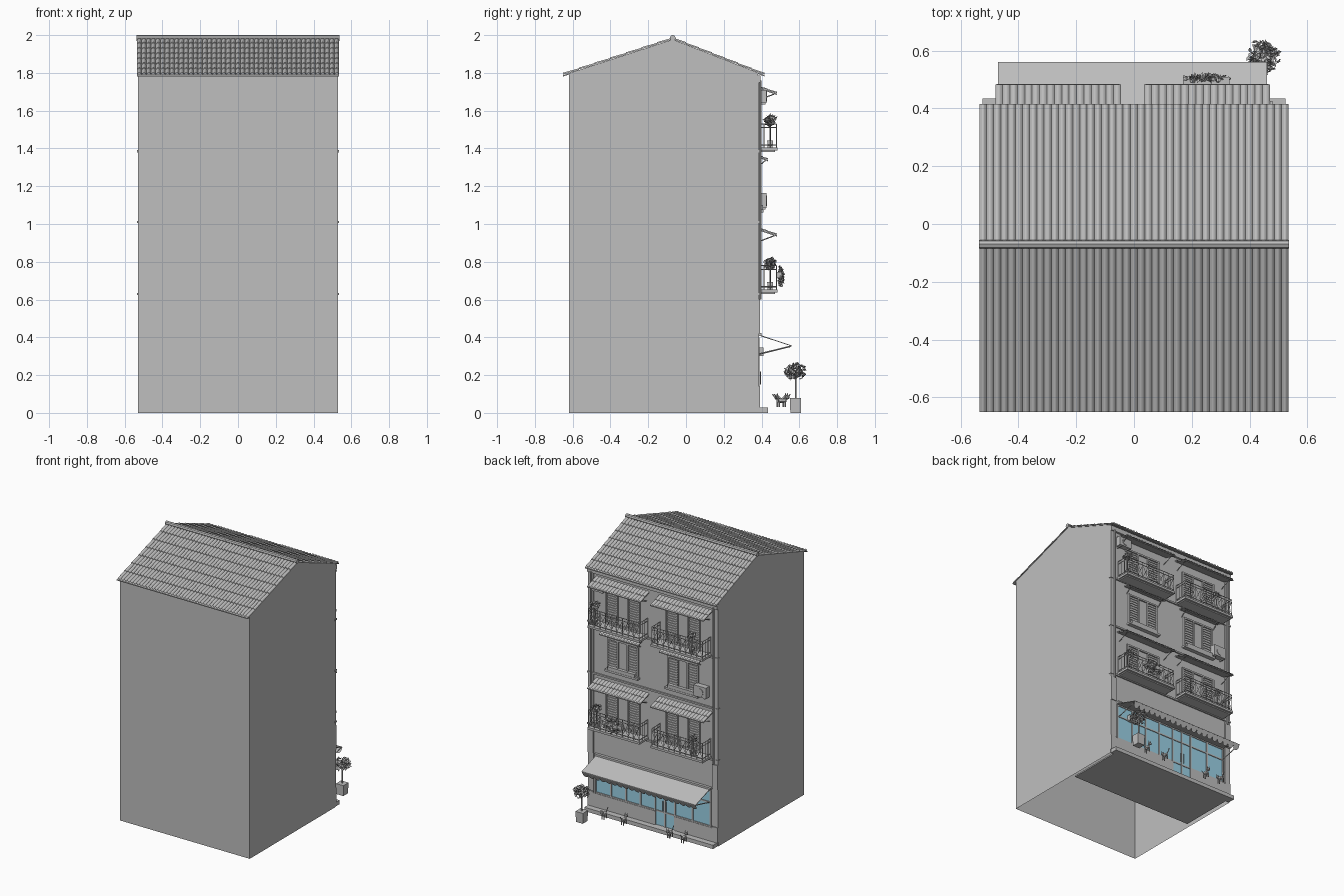
import bpy, bmesh, math, random
from mathutils import Vector, Matrix

if "Cube" in bpy.data.objects:
    bpy.data.objects.remove(bpy.data.objects["Cube"])

random.seed(4)
F = 0.38  # facade plane


def material(name, col):
    m = bpy.data.materials.new(name)
    m.diffuse_color = (*col, 1)
    m.use_nodes = True
    m.node_tree.nodes["Principled BSDF"].inputs["Base Color"].default_value = m.diffuse_color
    return m


GREY = material("plaster_grey", (0.52, 0.52, 0.52))
BLUE = material("glass_blue", (0.33, 0.65, 0.80))


def finish(bm, name, mat=GREY, recalc=True):
    if recalc:
        bmesh.ops.recalc_face_normals(bm, faces=bm.faces)
    me = bpy.data.meshes.new(name)
    bm.to_mesh(me)
    bm.free()
    me.materials.append(mat)
    ob = bpy.data.objects.new(name, me)
    bpy.context.collection.objects.link(ob)
    return ob


def box(bm, x0, x1, y0, y1, z0, z1):
    m = Matrix.Translation(((x0 + x1) / 2, (y0 + y1) / 2, (z0 + z1) / 2))
    bmesh.ops.create_cube(bm, size=1, matrix=m @ Matrix.Diagonal((x1 - x0, y1 - y0, z1 - z0, 1)))


def bar(bm, p, q, r, n=4, r2=None):
    p, q = Vector(p), Vector(q)
    d = q - p
    m = Matrix.Translation((p + q) / 2) @ d.to_track_quat('Z', 'Y').to_matrix().to_4x4()
    bmesh.ops.create_cone(bm, cap_ends=True, segments=n, radius1=r, radius2=r2 or r, depth=d.length, matrix=m)


def ball(bm, c, s):
    bmesh.ops.create_icosphere(bm, subdivisions=1, radius=1,
                               matrix=Matrix.Translation(c) @ Matrix.Diagonal((*s, 1)))


def prism(bm, prof, x0, x1):
    a = [bm.verts.new((x0, y, z)) for y, z in prof]
    b = [bm.verts.new((x1, y, z)) for y, z in prof]
    sides = [bm.faces.new((a[i], a[i - 1], b[i - 1], b[i])) for i in range(len(a))]
    bm.faces.new(a)
    bm.faces.new(b[::-1])
    return sides


def tiles(bm, x0, x1, top, low, n, rows, amp, step):
    """Overlapping rows of rounded tiles above a thin sloping board."""
    prev = None
    for r in range(rows):
        for e in (0, 1):
            t = (r + e) / rows
            y, z = (top[k] + (low[k] - top[k]) * t for k in (0, 1))
            row = [bm.verts.new((x0 + (x1 - x0) * i / (6 * n), y,
                                 z + e * step + amp * abs(math.sin(math.pi * i / 6))))
                   for i in range(6 * n + 1)]
            if prev:
                for i in range(6 * n):
                    bm.faces.new((prev[i], prev[i + 1], row[i + 1], row[i]))
            prev = row
    prism(bm, [top, low, (low[0], low[1] - 0.007), (top[0], top[1] - 0.007)], x0, x1)


def foliage(bm, c, s, n, size=0.011):
    for _ in range(n):
        d = Vector([random.gauss(0, 1) for _ in range(3)]).normalized() * random.uniform(0.45, 1)
        p = Vector(c) + Vector((d.x * s[0], d.y * s[1], d.z * s[2]))
        u = Vector([random.gauss(0, 1) for _ in range(3)]).normalized() * size
        v = u.orthogonal().normalized() * size * 0.6
        bm.faces.new([bm.verts.new(p + k) for k in (u, v, -u, -v)])


# House walls, open underneath, with shop floor and step
bm = bmesh.new()
sides = prism(bm, [(-0.62, 0), (F, 0), (F, 1.795), (-0.07, 1.97), (-0.62, 1.795)], -0.53, 0.53)
bmesh.ops.delete(bm, geom=[sides[1]], context='FACES_ONLY')
finish(bm, "house_walls")
bm = bmesh.new()
box(bm, -0.50, 0.50, -0.03, F, 0.002, 0.012)
box(bm, -0.525, 0.525, F, 0.435, 0, 0.028)
finish(bm, "floor_and_step")

# Main roof and ridge cap
bm = bmesh.new()
tiles(bm, -0.535, 0.535, (-0.07, 1.977), (0.415, 1.788), 43, 7, 0.009, 0.004)
tiles(bm, -0.535, 0.535, (-0.07, 1.977), (-0.65, 1.788), 43, 7, 0.009, 0.004)
finish(bm, "roof_tiles")
bm = bmesh.new()
bar(bm, (-0.537, -0.07, 1.985), (0.537, -0.07, 1.985), 0.015, 8)
for i in range(12):
    x = -0.537 + i * 0.0965
    bar(bm, (x, -0.07, 1.985), (x + 0.012, -0.07, 1.985), 0.0155, 8)
finish(bm, "ridge_cap")

# String courses, corner piers and drain pipes
bm = bmesh.new()
for z in (0.63, 1.01, 1.385):
    box(bm, -0.534, 0.534, F - 0.012, F + 0.01, z - 0.006, z + 0.006)
box(bm, -0.53, 0.53, F, F + 0.015, 1.75, 1.785)
for s in (-1, 1):
    a, b = sorted((s * 0.485, s * 0.53))
    box(bm, a, b, F, F + 0.012, 0.028, 0.14)
    box(bm, a, b, F, F + 0.006, 0.14, 1.75)
    box(bm, a, b, F - 0.01, F + 0.012, 0.42, 0.60)
    bar(bm, (s * 0.5, F + 0.014, 0.6), (s * 0.5, F + 0.014, 1.76), 0.007, 8)
finish(bm, "facade_trim")

# Shop window
bm = bmesh.new()
box(bm, -0.46, 0.46, F, F + 0.004, 0.13, 0.39)
box(bm, -0.18, -0.02, F, F + 0.0045, 0.03, 0.13)
finish(bm, "shop_glass", BLUE)
bm = bmesh.new()
for a, b in ((-0.485, -0.18), (-0.02, 0.485)):
    box(bm, a, b, F, F + 0.012, 0.028, 0.13)
for x in (-0.47, -0.325, -0.18, -0.10, -0.02, 0.10, 0.22, 0.34, 0.47):
    box(bm, x - 0.006, x + 0.006, F, F + 0.010, 0.03, 0.40)
for z in (0.135, 0.31, 0.395):
    box(bm, -0.475, 0.475, F, F + 0.009, z - 0.005, z + 0.005)
for x in (-0.112, -0.088):
    bar(bm, (x, F + 0.014, 0.15), (x, F + 0.014, 0.22), 0.003)
finish(bm, "shop_frame")

# Shop awning with scalloped edge and folding arms
bm = bmesh.new()
prism(bm, [(F, 0.417), (0.56, 0.357), (0.56, 0.353), (F, 0.411)], -0.47, 0.46)
for i in range(20):
    w = 0.93 / 20
    x = -0.47 + w * (i + 0.5)
    pts = [(x - w / 2, 0), (x + w / 2, 0)]
    pts += [(x + w / 2 * math.cos(a), 0.45 + 0.55 * math.sin(a)) for a in [math.pi * k / 6 for k in range(7)]]
    bm.faces.new([bm.verts.new((px, 0.56 - 0.022 * t, 0.355 - 0.042 * t)) for px, t in pts])
finish(bm, "shop_awning")
bm = bmesh.new()
for x in (-0.465, 0.455):
    bar(bm, (x, F, 0.31), (x, 0.555, 0.353), 0.004)
box(bm, -0.48, 0.47, F, 0.40, 0.408, 0.424)
bar(bm, (-0.47, 0.555, 0.353), (0.46, 0.555, 0.353), 0.004)
box(bm, 0.30, 0.38, F, 0.41, 0.30, 0.345)
finish(bm, "awning_arms")


def shutters(x0, x1, z0, z1, name):
    bm = bmesh.new()
    box(bm, x0, x1, F, F + 0.003, z0, z1)
    for x in (x0, (2 * x0 + x1) / 3, (x0 + 2 * x1) / 3, x1):
        box(bm, x - 0.006, x + 0.006, F, F + 0.012, z0, z1)
    for z in (z0, z1):
        box(bm, x0 - 0.006, x1 + 0.006, F, F + 0.013, z - 0.006, z + 0.006)
    n = int((z1 - z0) / 0.017)
    for i in range(1, n):
        z = z0 + (z1 - z0) * i / n
        for a, b in ((x0, (2 * x0 + x1) / 3), ((x0 + 2 * x1) / 3, x1)):
            box(bm, a, b, F, F + 0.008, z - 0.004, z + 0.002)
    finish(bm, name)


def canopy(x0, x1, z, out, drop, n, name):
    bm = bmesh.new()
    tiles(bm, x0, x1, (F, z), (out, z - drop), n, 2, 0.007, 0.003)
    for x in (x0 + 0.02, x1 - 0.02):
        bar(bm, (x, F, z - drop - 0.035), (x, out - 0.015, z - drop - 0.002), 0.003)
    finish(bm, name)


def balcony(x0, x1, z):
    bm = bmesh.new()
    box(bm, x0, x1, F, 0.485, z - 0.012, z + 0.004)
    box(bm, x0 + 0.01, x1 - 0.01, F, 0.47, z - 0.02, z - 0.012)
    finish(bm, "balcony_slab")
    bm = bmesh.new()
    zb, zt, y = z + 0.018, z + 0.13, 0.478
    a, b = x0 + 0.006, x1 - 0.006
    for h in (zb, zt - 0.02, zt):
        bar(bm, (a, y, h), (b, y, h), 0.003)
        for x in (a, b):
            bar(bm, (x, F, h), (x, y, h), 0.003)
    n = 9
    for i in range(n + 1):
        x, d = a + (b - a) * i / n, (b - a) / n
        bar(bm, (x, y, z), (x, y, zt), 0.0025)
        if i < n:
            bar(bm, (x, y, zb), (x + d, y, zt - 0.02), 0.0018)
            bar(bm, (x + d, y, zb), (x, y, zt - 0.02), 0.0018)
    for x in (a, b):
        for i in range(3):
            yy = F + 0.033 * i
            bar(bm, (x, yy, z), (x, yy, zt), 0.0025)
    finish(bm, "balcony_railing")


# Balconies, doors and windows, left and right
for x0, x1, c in ((0.035, 0.47, 0.245), (-0.48, -0.045, -0.245)):
    for z in (0.65, 1.40):
        balcony(x0 + 0.005, x1 - 0.005, z)
        shutters(c - 0.135, c + 0.135, z + 0.01, z + 0.25, "balcony_door")
        canopy(x0, x1, z + 0.325, 0.482, 0.035, 17, "balcony_canopy")
    shutters(c - 0.12, c + 0.12, 1.08, 1.30, "window")
    canopy(c - 0.16, c + 0.16, 1.36, 0.435, 0.022, 13, "window_canopy")
    bm = bmesh.new()
    box(bm, c - 0.135, c + 0.135, F, 0.41, 1.062, 1.076)
    box(bm, c - 0.11, c + 0.11, 0.385, 0.408, 1.076, 1.10)
    finish(bm, "window_sill")

# Air conditioning units
for x, z in ((-0.41, 1.085), (0.43, 1.64)):
    bm = bmesh.new()
    box(bm, x - 0.05, x + 0.05, F + 0.005, 0.425, z, z + 0.08 - 0.01 * (z > 1.5))
    bar(bm, (x, 0.424, z + 0.037), (x, 0.429, z + 0.037), 0.028, 12)
    for d in (-0.035, 0.035):
        box(bm, x + d - 0.004, x + d + 0.004, F, 0.42, z - 0.008, z)
    finish(bm, "air_conditioner")


def potted_tree(x, y, z, pot, h, crown, n, name):
    bm = bmesh.new()
    m = Matrix.Translation((x, y, z + pot * 1.3)) @ Matrix.Rotation(math.pi / 4, 4, 'Z')
    bmesh.ops.create_cone(bm, cap_ends=True, segments=4, radius1=pot * 1.3, radius2=pot * 1.42,
                          depth=pot * 2.6, matrix=m)
    top = z + h - crown[2]
    bar(bm, (x, y, z + pot * 2), (x, y, top), 0.004, 6)
    for k in range(5):
        a = k * 1.257
        bar(bm, (x, y, top - crown[2]), (x + crown[0] * 0.6 * math.cos(a),
            y + crown[1] * 0.6 * math.sin(a), top), 0.002)
    foliage(bm, (x, y, top), crown, n)
    finish(bm, name, recalc=False)


potted_tree(0.445, 0.58, 0.0, 0.03, 0.265, (0.06, 0.058, 0.045), 240, "street_tree")
potted_tree(0.43, 0.445, 1.404, 0.015, 0.18, (0.035, 0.035, 0.03), 90, "balcony_tree")
potted_tree(-0.36, 0.445, 1.404, 0.015, 0.16, (0.03, 0.03, 0.025), 60, "balcony_tree")
potted_tree(0.42, 0.445, 0.654, 0.015, 0.17, (0.035, 0.035, 0.03), 80, "balcony_tree")
potted_tree(-0.37, 0.445, 0.654, 0.015, 0.15, (0.03, 0.03, 0.025), 60, "balcony_tree")

# Hanging flower box
bm = bmesh.new()
box(bm, 0.17, 0.33, 0.482, 0.508, 0.715, 0.745)
foliage(bm, (0.25, 0.503, 0.725), (0.085, 0.016, 0.06), 200, 0.01)
finish(bm, "flower_box", recalc=False)

# Cats on the pavement
for x, y, s in ((0.31, 0.51, 1), (0.15, 0.51, -1), (-0.22, 0.5, 1), (-0.34, 0.51, -1)):
    bm = bmesh.new()
    ball(bm, (x, y, 0.066), (0.014, 0.026, 0.015))
    ball(bm, (x, y + s * 0.027, 0.083), (0.014, 0.013, 0.013))
    for d in (-0.008, 0.008):
        bar(bm, (x + d, y + s * 0.027, 0.092), (x + d, y + s * 0.027, 0.106), 0.005, 4, 0.0005)
        for e in (-0.016, 0.016):
            bar(bm, (x + d, y + e, 0.03), (x + d, y + e, 0.062), 0.004, 6)
    bar(bm, (x, y - s * 0.022, 0.07), (x, y - s * 0.042, 0.1), 0.003, 6)
    finish(bm, "cat")
